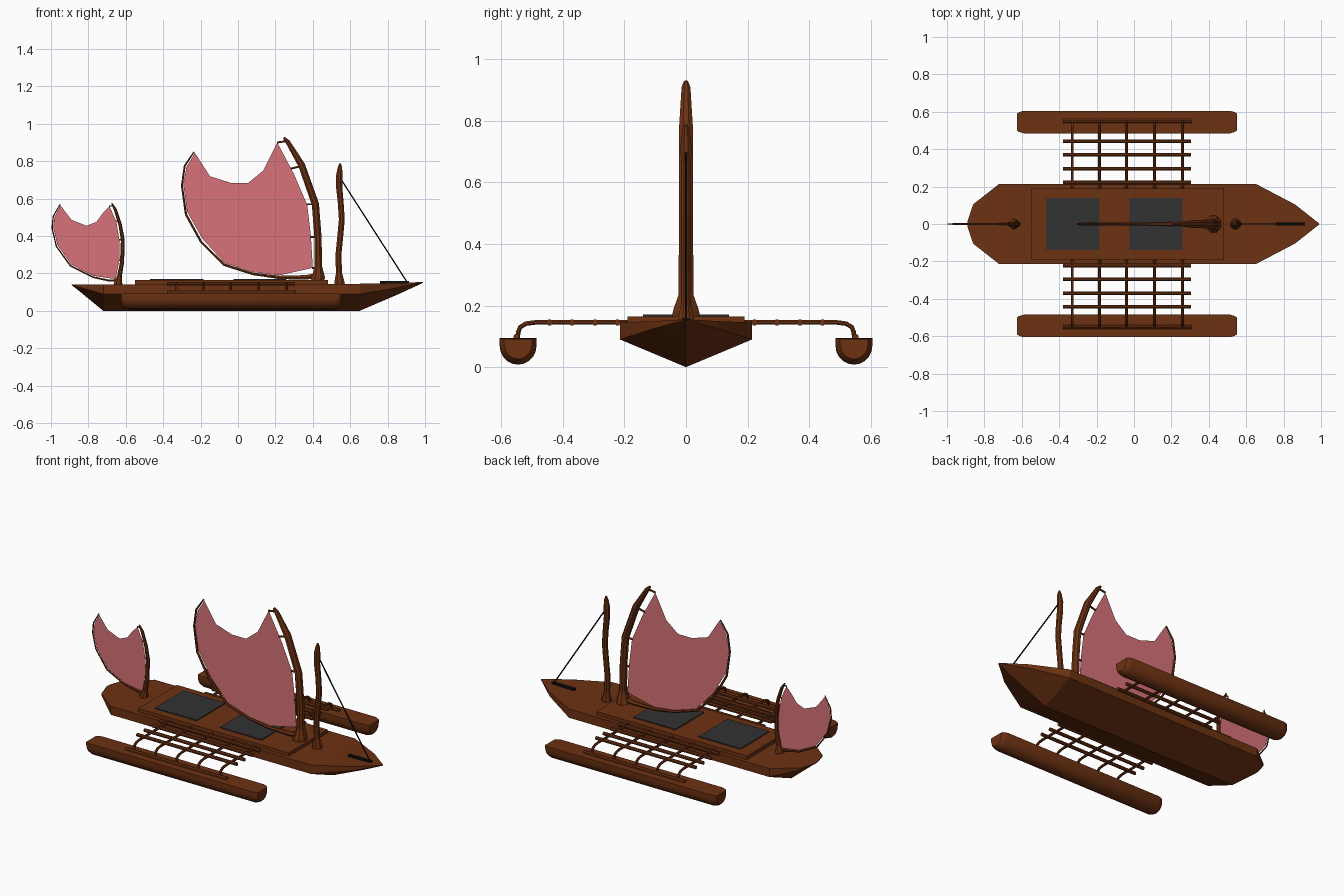
import bpy, bmesh, math
from mathutils import Vector


def material(name, color):
    m = bpy.data.materials.new(name)
    m.diffuse_color = color
    return m


WOOD = material("wood", (0.15, 0.031, 0.006, 1))
DARK = material("hatch_grey", (0.032, 0.032, 0.032, 1))
BLACK = material("rope_black", (0.006, 0.005, 0.005, 1))
CLOTH = material("sail_cloth", (0.68, 0.17, 0.19, 0.8))


def finish(name, bm, mat, smooth=False):
    if smooth or len(bm.faces) > 1:
        bmesh.ops.recalc_face_normals(bm, faces=bm.faces)
    me = bpy.data.meshes.new(name)
    bm.to_mesh(me)
    bm.free()
    me.materials.append(mat)
    ob = bpy.data.objects.new(name, me)
    bpy.context.collection.objects.link(ob)
    if smooth:
        bpy.context.view_layer.objects.active = ob
        ob.select_set(True)
        bpy.ops.object.shade_smooth_by_angle(angle=math.radians(40))
        ob.select_set(False)
    return ob


def loft(name, rings, mat, smooth=False):
    bm = bmesh.new()
    vr = [[bm.verts.new(p) for p in r] for r in rings]
    n = len(vr[0])
    for a, b in zip(vr, vr[1:]):
        for i in range(n):
            bm.faces.new((a[i], a[(i + 1) % n], b[(i + 1) % n], b[i]))
    bm.faces.new(vr[0])
    bm.faces.new(vr[-1])
    return finish(name, bm, mat, smooth)


def tube(name, pts, radii, mat=WOOD, sides=8, widen=1.0, smooth=False):
    """Tapered tube through pts; widen stretches the second cross axis."""
    pts = [Vector(p) for p in pts]
    if not isinstance(radii, (list, tuple)):
        radii = [radii] * len(pts)
    rings = []
    for i, p in enumerate(pts):
        t = (pts[min(i + 1, len(pts) - 1)] - pts[max(i - 1, 0)]).normalized()
        ref = Vector((1, 0, 0)) if abs(t.x) < 0.01 and abs(t.y) > 0.01 else Vector((0, 1, 0))
        if abs(t.y) > 0.01:
            ref = Vector((1, 0, 0))
        u = ref.cross(t).normalized()
        ring = []
        for k in range(sides):
            a = 2 * math.pi * (k + 0.5) / sides
            ring.append(p + radii[i] * (u * math.cos(a) + ref * math.sin(a) * widen))
        rings.append(ring)
    return loft(name, rings, mat, smooth)


def box(name, x0, x1, hy, z0, z1, mat):
    return loft(name, [[(x, -hy, z0), (x, hy, z0), (x, hy, z1), (x, -hy, z1)]
                       for x in (x0, x1)], mat)


# Hull: stations of x, half width, deck z, chine z, keel z
stations = [(-0.89, 0.015, 0.142, 0.14, 0.138), (-0.86, 0.105, 0.142, 0.13, 0.115),
            (-0.72, 0.215, 0.142, 0.09, 0), (0.65, 0.215, 0.145, 0.09, 0),
            (0.86, 0.105, 0.149, 0.125, 0.09), (0.99, 0.003, 0.155, 0.153, 0.15)]
loft("hull", [[(x, 0, k), (x, w, c), (x, w, d), (x, -w, d), (x, -w, c)]
              for x, w, d, c, k in stations], WOOD)

# Raised deck, hatches and bow cleat
box("raised_deck", -0.55, 0.48, 0.19, 0.135, 0.165, WOOD)
box("aft_hatch", -0.47, -0.185, 0.14, 0.16, 0.171, DARK)
box("fore_hatch", -0.025, 0.26, 0.14, 0.16, 0.171, DARK)
box("bow_cleat", 0.76, 0.915, 0.009, 0.145, 0.16, BLACK)

# Outriggers with their frames, on both sides
for s, side in ((-1, "right"), (1, "left")):
    rings = []
    for x, f in ((-0.625, 0.75), (-0.615, 0.88), (-0.59, 1), (0.515, 1), (0.54, 0.88), (0.55, 0.75)):
        top = 0.094 - 0.012 * (1 - f)
        ring = [(x, s * 0.545 - 0.06 * f, top), (x, s * 0.545 + 0.06 * f, top)]
        for k in range(11):
            a = math.pi * k / 10
            ring.append((x, s * 0.545 + 0.06 * f * math.cos(a),
                         top - f * (0.024 + 0.062 * math.sin(a))))
        rings.append(ring)
    loft("outrigger_float_" + side, rings, WOOD, True)
    for i, x in enumerate((-0.33, -0.185, -0.04, 0.11, 0.26)):
        arm = [(x, s * y, z) for y, z in ((0.18, 0.145), (0.49, 0.145), (0.52, 0.141),
                                          (0.538, 0.13), (0.545, 0.112), (0.546, 0.085))]
        tube(f"cross_arm_{side}_{i}", arm, 0.008, smooth=True)
    for i, y in enumerate((0.222, 0.295, 0.37, 0.443)):
        tube(f"frame_pole_{side}_{i}", [(-0.38, s * y, 0.145), (0.305, s * y, 0.145)], 0.0105, smooth=True)
    tube("float_rail_" + side, [(-0.38, s * 0.55, 0.098), (0.31, s * 0.55, 0.098)], 0.011, smooth=True)


def xz(pts):
    return [(x, 0, z) for x, z in pts]


def sail(name, outline):
    bm = bmesh.new()
    bm.faces.new([bm.verts.new(p) for p in xz(outline)])
    return finish(name, bm, CLOTH)


# Main mast, sail, boom and ties
tube("main_mast", xz([(0.425, 0.16), (0.43, 0.185), (0.43, 0.235), (0.427, 0.40), (0.414, 0.57),
                      (0.34, 0.78), (0.265, 0.905), (0.245, 0.927)]),
     [0.042, 0.037, 0.022, 0.021, 0.021, 0.020, 0.013, 0.006], widen=1.2)
sail("main_sail", [(0.21, 0.90), (0.30, 0.73), (0.37, 0.567), (0.39, 0.40), (0.40, 0.23),
                   (0.22, 0.19), (0.08, 0.207), (-0.07, 0.255), (-0.19, 0.385), (-0.272, 0.53),
                   (-0.293, 0.68), (-0.275, 0.77), (-0.23, 0.845), (-0.15, 0.72), (-0.04, 0.685),
                   (0.055, 0.685), (0.135, 0.75)])
tube("main_boom", xz([(-0.235, 0.85), (-0.285, 0.775), (-0.3, 0.67), (-0.278, 0.515), (-0.198, 0.37),
                      (-0.075, 0.247), (0.08, 0.198), (0.22, 0.179), (0.36, 0.179), (0.43, 0.19)]),
     [0.004, 0.006, 0.006, 0.007, 0.007, 0.008, 0.008, 0.010, 0.014, 0.016], sides=6)
for i, (a, b) in enumerate((((0.21, 0.90), (0.26, 0.908)), ((0.28, 0.76), (0.34, 0.775)),
                            ((0.365, 0.57), (0.41, 0.57)), ((0.385, 0.395), (0.43, 0.395)),
                            ((0.395, 0.23), (0.43, 0.23)))):
    tube(f"main_sail_tie_{i}", xz([a, b]), 0.006, sides=6)

# Aft mast, sail, boom and ties
tube("aft_mast", xz([(-0.642, 0.135), (-0.64, 0.155), (-0.634, 0.185), (-0.62, 0.26), (-0.616, 0.38),
                     (-0.63, 0.46), (-0.655, 0.54), (-0.675, 0.575)]),
     [0.026, 0.023, 0.014, 0.012, 0.011, 0.010, 0.009, 0.004], widen=1.2)
sail("aft_sail", [(-0.687, 0.56), (-0.65, 0.476), (-0.634, 0.38), (-0.634, 0.27), (-0.655, 0.17),
                  (-0.773, 0.187), (-0.89, 0.246), (-0.965, 0.35), (-0.988, 0.444), (-0.982, 0.50),
                  (-0.95, 0.565), (-0.89, 0.487), (-0.81, 0.455), (-0.757, 0.476), (-0.725, 0.52)])
tube("aft_boom", xz([(-0.95, 0.572), (-0.988, 0.505), (-0.994, 0.442), (-0.971, 0.345), (-0.895, 0.24),
                     (-0.775, 0.18), (-0.69, 0.162), (-0.64, 0.163)]),
     [0.003, 0.004, 0.004, 0.004, 0.005, 0.005, 0.006, 0.009], sides=6)
for i, (a, b) in enumerate((((-0.69, 0.56), (-0.665, 0.562)), ((-0.655, 0.48), (-0.63, 0.483)),
                            ((-0.636, 0.38), (-0.615, 0.38)), ((-0.636, 0.27), (-0.62, 0.27)))):
    tube(f"aft_sail_tie_{i}", xz([a, b]), 0.004, sides=6)

# Fore mast and stay rope to the bow
tube("fore_mast", xz([(0.543, 0.135), (0.542, 0.16), (0.54, 0.20), (0.537, 0.30), (0.547, 0.40),
                      (0.555, 0.49), (0.549, 0.58), (0.541, 0.66), (0.541, 0.72), (0.545, 0.765),
                      (0.546, 0.788)]),
     [0.032, 0.028, 0.018, 0.017, 0.017, 0.017, 0.017, 0.018, 0.019, 0.013, 0.005])
tube("stay_rope", xz([(0.55, 0.705), (0.905, 0.152)]), 0.004, BLACK, sides=6)
